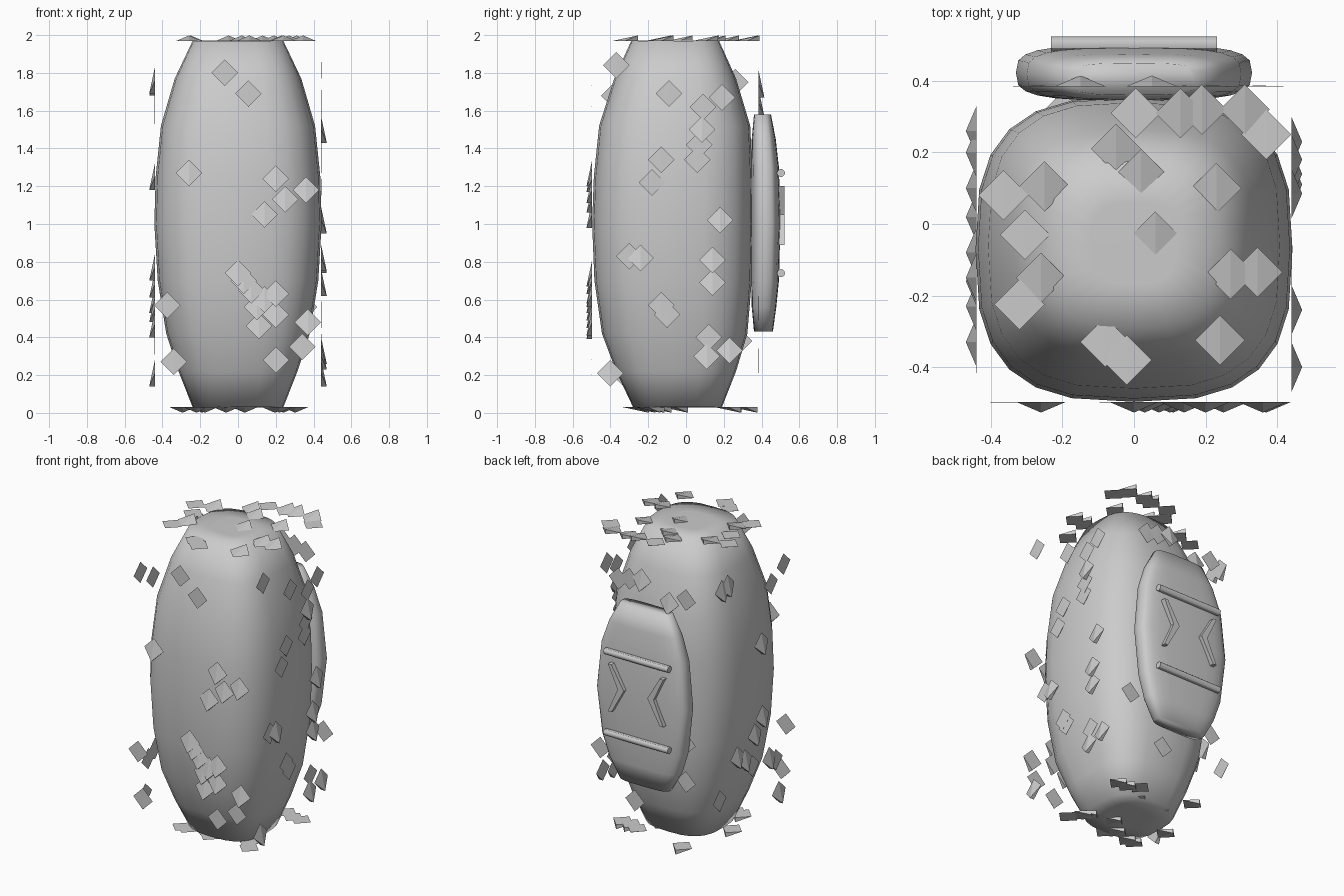
import bpy, bmesh, math, random
from mathutils import Vector

if "Cube" in bpy.data.objects:
    bpy.data.objects.remove(bpy.data.objects["Cube"])

random.seed(4)


def finish(name, bm, angle=None):
    bmesh.ops.recalc_face_normals(bm, faces=bm.faces)
    me = bpy.data.meshes.new(name)
    bm.to_mesh(me)
    bm.free()
    ob = bpy.data.objects.new(name, me)
    bpy.context.collection.objects.link(ob)
    if angle:
        bpy.ops.object.select_all(action='DESELECT')
        ob.select_set(True)
        bpy.context.view_layer.objects.active = ob
        bpy.ops.object.shade_smooth_by_angle(angle=math.radians(angle))
    return ob


def loft(name, sections, power, sides=24):
    """Rounded-square rings: (z, half width, y front, y back)."""
    bm = bmesh.new()
    rings = []
    for z, hw, y0, y1 in sections:
        ring = []
        for i in range(sides):
            a = 2 * math.pi * i / sides
            c, s = math.cos(a), math.sin(a)
            x = math.copysign(abs(c) ** (2 / power), c)
            y = math.copysign(abs(s) ** (2 / power), s)
            ring.append(bm.verts.new((hw * x, (y0 + y1) / 2 + (y1 - y0) / 2 * y, z)))
        rings.append(ring)
    for a, b in zip(rings, rings[1:]):
        for i in range(sides):
            j = (i + 1) % sides
            bm.faces.new((a[i], a[j], b[j], b[i]))
    bm.faces.new(rings[0])
    bm.faces.new(rings[-1])
    return finish(name, bm, 100)


# Barrel-shaped body, with a smaller ring inside each flat end for soft shading
loft("body", [
    (0.028, 0.12, -0.16, 0.07),
    (0.03, 0.24, -0.28, 0.19), (0.22, 0.315, -0.37, 0.265), (0.42, 0.38, -0.445, 0.325),
    (0.70, 0.425, -0.485, 0.348), (1.0, 0.443, -0.497, 0.355), (1.25, 0.436, -0.488, 0.352),
    (1.52, 0.408, -0.46, 0.34), (1.77, 0.335, -0.38, 0.265), (1.97, 0.24, -0.29, 0.175),
    (1.972, 0.12, -0.17, 0.06)], 2.9)

# Back shell
loft("back_shell", [
    (0.43, 0.18, 0.36, 0.46), (0.56, 0.25, 0.348, 0.478), (0.70, 0.295, 0.345, 0.492),
    (1.0, 0.33, 0.345, 0.50), (1.30, 0.30, 0.345, 0.492), (1.45, 0.25, 0.348, 0.475),
    (1.58, 0.18, 0.36, 0.45)], 3.4)

# Two horizontal bars on the shell
for label, z in (("upper", 1.27), ("lower", 0.74)):
    bpy.ops.mesh.primitive_cylinder_add(vertices=12, radius=0.021, depth=0.465,
                                        location=(0, 0.503, z), rotation=(0, math.pi / 2, 0))
    bpy.context.object.name = label + "_bar"
    bpy.ops.object.shade_smooth_by_angle()

# Pair of inward-pointing chevrons on the shell
for side, sx in (("left", -1), ("right", 1)):
    bm = bmesh.new()
    outline = [(0.20, 0.89), (0.13, 1.05), (0.20, 1.20), (0.175, 1.20), (0.085, 1.05), (0.175, 0.89)]
    low = [bm.verts.new((sx * x, 0.48, z)) for x, z in outline]
    top = [bm.verts.new((sx * x, 0.522, z)) for x, z in outline]
    for ring in (low, top):
        bm.faces.new((ring[0], ring[1], ring[4], ring[5]))
        bm.faces.new((ring[1], ring[2], ring[3], ring[4]))
    for i in range(6):
        j = (i + 1) % 6
        bm.faces.new((low[i], low[j], top[j], top[i]))
    finish(side + "_chevron", bm)


# Diamond flakes floating on the six planes around the body
def flakes(name, origin, u, v, n, raised, flat):
    """u across, v toward the raised tip, n outward."""
    origin, u, v, n = map(Vector, (origin, u, v, n))
    vv = Vector((abs(v.x), abs(v.y), abs(v.z)))
    bm = bmesh.new()
    r = 0.07
    for spots, lift in ((raised, 0.03), (flat, 0.002)):
        for a, b in spots:
            c = origin + u * a + vv * b
            tail, left, right, foot, tip = [bm.verts.new(p) for p in (
                c - v * r, c - u * r, c + u * r, c + v * r, c + v * r + n * lift)]
            for f in ((tail, left, tip), (tail, tip, right), (left, foot, tip),
                      (right, tip, foot), (tail, right, foot, left)):
                bm.faces.new(f)
    finish(name, bm)


X, Y, Z, DOWN = (1, 0, 0), (0, 1, 0), (0, 0, 1), (0, 0, -1)

flakes("front_flakes", (0, -0.497, 0), X, DOWN, (0, -1, 0),
       [(-.26, 1.27), (.2, 1.24), (.36, 1.18), (.25, 1.13), (.14, 1.05), (0, .74), (.03, .7),
        (.07, .65), (.1, .56), (.14, .6), (.2, .63), (.2, .52), (.11, .46), (.37, .48)],
       [(-.07, 1.8), (.055, 1.69), (-.375, .57), (.34, .35), (-.34, .27), (.2, .28)])

flakes("right_flakes", (0.44, 0, 0), Y, DOWN, X,
       [(.085, 1.5), (.18, 1.02), (-.24, .82), (.14, .81), (.14, .69), (.11, .3),
        (.23, .33), (-.4, .21)],
       [(-.37, 1.84), (-.09, 1.69), (.19, 1.67), (.09, 1.62), (.07, 1.42), (.06, 1.34),
        (-.13, 1.34), (-.18, 1.22), (-.3, .83), (-.13, .57), (-.1, .52), (.12, .4)])

flakes("left_flakes", (-0.44, 0, 0), Y, DOWN, (-1, 0, 0),
       [(.26, 1.75), (.2, 1.76), (-.15, 1.25), (-.16, .77), (-.08, .68), (.1, .6), (.02, .55),
        (-.23, .47), (-.33, .21)],
       [(-.38, 1.68), (-.25, 1.6), (-.06, .48), (.28, .38), (-.3, .43)])

flakes("back_flakes", (0, 0.385, 0), X, DOWN, Y,
       [(.05, 1.74), (-.15, 1.64)],
       [(.14, 1.72), (.22, 1.7), (-.27, 1.69), (-.27, .75), (-.27, .5), (.1, .28), (.35, .56)])

flakes("top_flakes", (0, 0, 1.968), X, Y, Z,
       [(.02, .14), (.06, -.035), (.13, .31), (.19, .32), (.31, .32), (.23, .1), (-.26, -.15),
        (.345, -.135), (.27, -.14), (.24, -.325), (-.25, .105), (-.05, .21)],
       [(.005, .31), (-.365, .08), (-.305, -.03), (-.32, -.225), (-.08, -.33), (-.02, -.38),
        (.37, .25)])

under = [(random.uniform(-.34, .36), random.uniform(-.34, .36)) for _ in range(16)]
flakes("bottom_flakes", (0, 0, 0.031), X, Y, DOWN, under[:10], under[10:])
